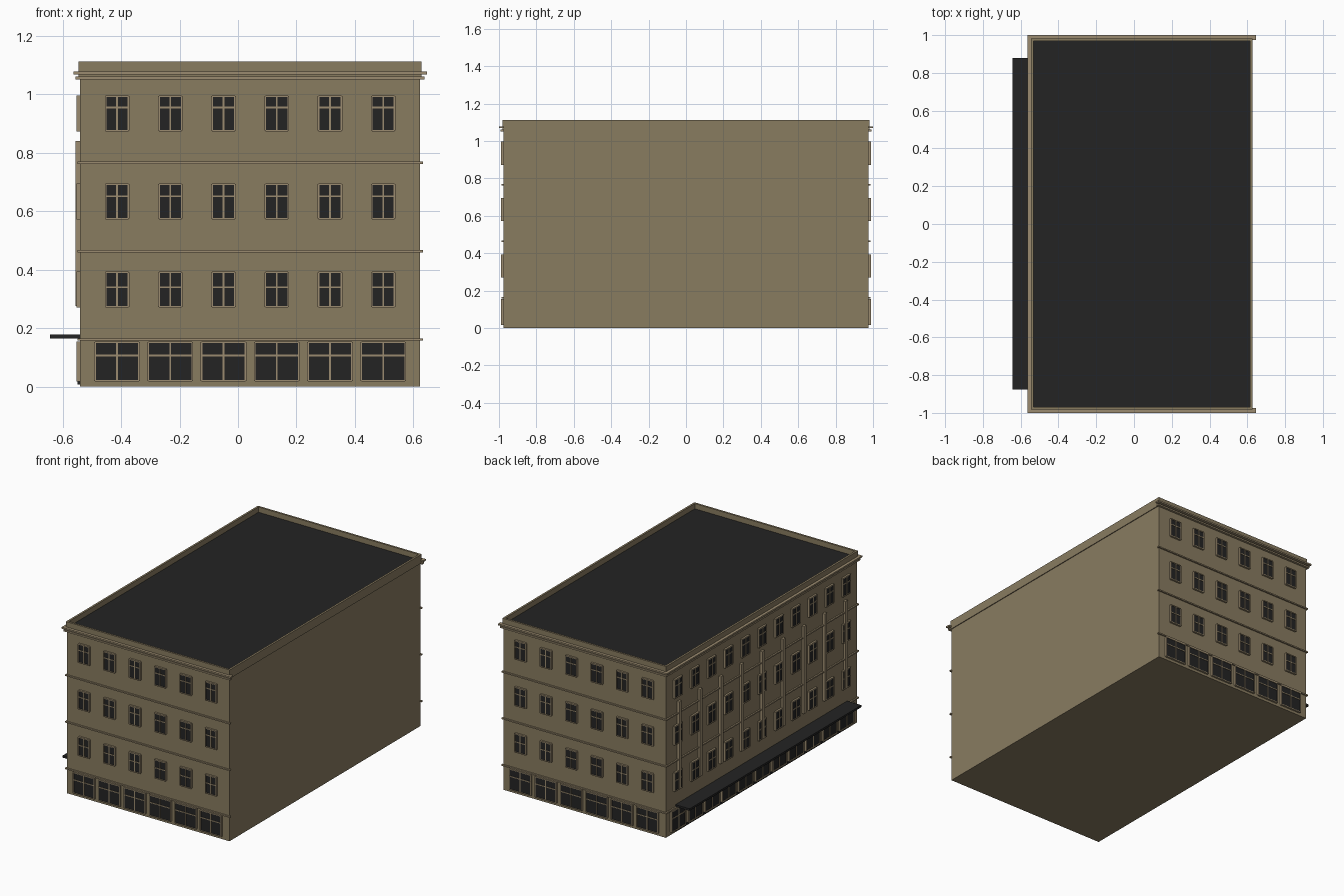
import bpy, bmesh
from mathutils import Vector

old = bpy.data.objects.get("Cube")
if old:
    bpy.data.objects.remove(old, do_unlink=True)


def material(name, r, g, b):
    m = bpy.data.materials.new(name)
    m.use_nodes = True
    m.diffuse_color = (r, g, b, 1)
    m.node_tree.nodes["Principled BSDF"].inputs["Base Color"].default_value = (r, g, b, 1)
    return m


WALL = material("tan wall", 0.25, 0.20, 0.118)
TRIM = material("light tan trim", 0.33, 0.26, 0.16)
DARK = material("charcoal", 0.017, 0.017, 0.017)

# Main wall planes
X0, X1, Y = -0.54, 0.623, 0.977
XC = (X0 + X1) / 2


def add_box(bm, lo, hi):
    lo, hi = Vector(lo), Vector(hi)
    verts = bmesh.ops.create_cube(bm, size=1)["verts"]
    for v in verts:
        v.co = Vector(((lo[i] + hi[i]) / 2 + v.co[i] * (hi[i] - lo[i]) for i in range(3)))


def make(name, boxes, mat):
    bm = bmesh.new()
    for lo, hi in boxes:
        add_box(bm, lo, hi)
    mesh = bpy.data.meshes.new(name)
    bm.to_mesh(mesh)
    bm.free()
    mesh.materials.append(mat)
    ob = bpy.data.objects.new(name, mesh)
    bpy.context.collection.objects.link(ob)
    return ob


def on_wall(side, u0, u1, z0, z1, depth):
    """Box lying on a facade, from just inside the wall to depth outside it."""
    inner = -0.004
    if side == "front":
        return (u0, -Y - depth, z0), (u1, -Y - inner, z1)
    if side == "back":
        return (u0, Y + inner, z0), (u1, Y + depth, z1)
    return (X0 - depth, u0, z0), (X0 - inner, u1, z1)


def wrap(z0, z1, depth):
    """Moulding round the three decorated facades."""
    return [on_wall("front", X0 - depth, X1 + depth, z0, z1, depth),
            on_wall("back", X0 - depth, X1 + depth, z0, z1, depth),
            on_wall("street", -Y, Y, z0, z1, depth)]


# Building body and roof
make("building_body", [((X0, -Y, 0), (X1, Y, 1.06))], WALL)
make("roof", [((X0 + 0.005, -Y + 0.005, 1.05), (X1 - 0.005, Y - 0.005, 1.078))], DARK)

# Parapet around the roof
PO, PI, PZ, PT = 0.005, 0.008, 1.055, 1.112
make("parapet", [
    ((X0 - PO, -Y - PO, PZ), (X1 + PO, -Y + PI, PT)),
    ((X0 - PO, Y - PI, PZ), (X1 + PO, Y + PO, PT)),
    ((X0 - PO, -Y + PI, PZ), (X0 + PI, Y - PI, PT)),
    ((X1 - PI, -Y + PI, PZ), (X1 + PO, Y - PI, PT))], WALL)

# Cornice and floor bands
make("cornice_lower", wrap(1.05, 1.06, 0.015), TRIM)
make("cornice_upper", wrap(1.068, 1.078, 0.023), TRIM)
for i, z in enumerate((0.161, 0.463, 0.765)):
    make(f"floor_band_{i + 1}", wrap(z - 0.004, z + 0.004, 0.009), TRIM)


def windows(side, centres, width, z0, z1, bar_z):
    glass, bars = [], []
    h, t, d = width / 2, 0.003, 0.012
    for c in centres:
        glass.append(on_wall(side, c - h, c + h, z0, z1, 0.009))
        # Thin surround, mullion and transom
        for u in (c - h, c, c + h):
            bars.append(on_wall(side, u - t, u + t, z0, z1, d))
        for z in (z0, bar_z, z1):
            bars.append(on_wall(side, c - h, c + h, z - t, z + t, d))
    return glass, bars


facades = {
    "front": ([XC + 0.182 * (i - 2.5) for i in range(6)], 0.15),
    "back": ([XC + 0.182 * (i - 2.5) for i in range(6)], 0.15),
    "street": ([0.172 * (i - 5) for i in range(11)], 0.14),
}
for side, (centres, shop_width) in facades.items():
    glass, bars = windows(side, centres, shop_width, 0.02, 0.152, 0.106)
    make(side + "_shop_glass", glass, DARK)
    make(side + "_shop_frames", bars, TRIM)
    glass, bars = [], []
    for z, bar in ((0.273, 0.34), (0.574, 0.651), (0.875, 0.954)):
        g, b = windows(side, centres, 0.078, z, z + 0.118, bar)
        glass += g
        bars += b
    make(side + "_window_glass", glass, DARK)
    make(side + "_window_frames", bars, TRIM)

# Pilasters and canopy on the street side
make("pilasters", [on_wall("street", y - 0.012, y + 0.012, 0.275, 0.84, 0.016)
                   for y in (0.2125 * (i - 4) for i in range(9))], TRIM)
make("canopy", [((-0.642, -0.877, 0.165), (X0 + 0.004, 0.88, 0.178))], DARK)
make("street_plinth", [on_wall("street", -0.88, 0.88, 0.008, 0.02, 0.008)], DARK)
